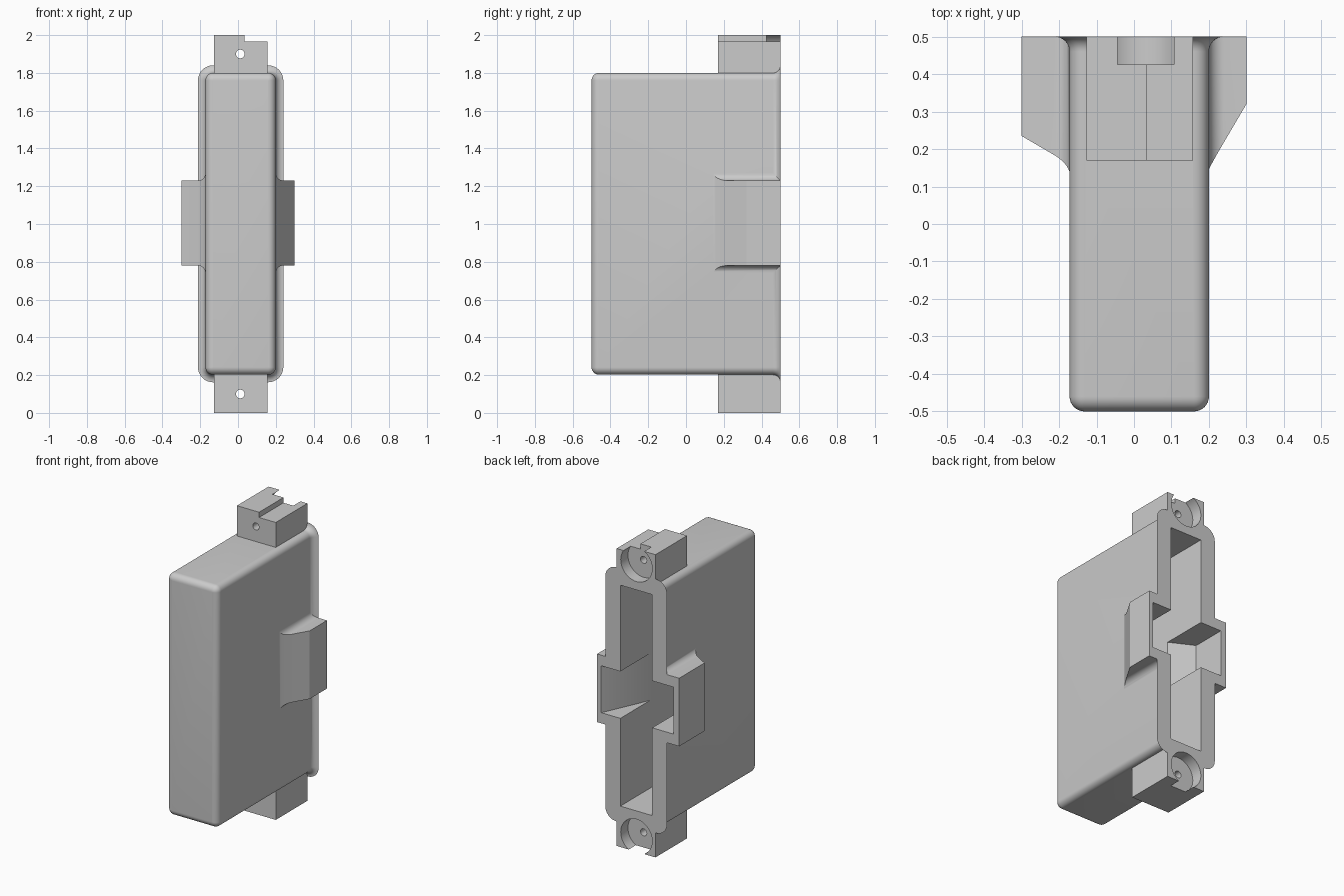
import bpy, bmesh, math
from mathutils import Matrix

if "Cube" in bpy.data.objects:
    bpy.data.objects.remove(bpy.data.objects["Cube"])

gray = bpy.data.materials.new("plain_gray")
gray.use_nodes = True
COLOR = (0.6, 0.6, 0.6, 1)
gray.diffuse_color = COLOR
gray.node_tree.nodes["Principled BSDF"].inputs["Base Color"].default_value = COLOR

BACK = 0.5            # rear plane
R = 0.04              # rounding and fillet radius
STEPS = 8


def add_object(name, bm):
    bmesh.ops.recalc_face_normals(bm, faces=bm.faces)
    mesh = bpy.data.meshes.new(name)
    bm.to_mesh(mesh)
    bm.free()
    mesh.materials.append(gray)
    obj = bpy.data.objects.new(name, mesh)
    bpy.context.collection.objects.link(obj)
    return obj


def loft(name, rings):
    """Skin a list of equal-length point rings and cap both ends."""
    bm = bmesh.new()
    loops = [[bm.verts.new(p) for p in ring] for ring in rings]
    for a, b in zip(loops, loops[1:]):
        for i in range(len(a)):
            j = (i + 1) % len(a)
            bm.faces.new((a[i], a[j], b[j], b[i]))
    bm.faces.new(loops[0])
    bm.faces.new(loops[-1])
    return add_object(name, bm)


def prism(name, outline, z0, z1):
    return loft(name, [[(x, y, z) for x, y in outline] for z in (z0, z1)])


def box(name, x0, x1, y0, y1, z0, z1):
    return prism(name, [(x0, y0), (x1, y0), (x1, y1), (x0, y1)], z0, z1)


def cylinder_y(name, x, z, radius, y0, y1, sides):
    bm = bmesh.new()
    place = Matrix.Translation((x, (y0 + y1) / 2, z)) @ Matrix.Rotation(math.pi / 2, 4, "X")
    bmesh.ops.create_cone(bm, cap_ends=True, segments=sides, radius1=radius,
                          radius2=radius, depth=y1 - y0, matrix=place)
    return add_object(name, bm)


def fillet(d):
    """Outward flare at distance d from the surface the fillet meets."""
    return R - math.sqrt(R * R - (R - d) ** 2) if d < R else 0


def round_rect(y, grow):
    """Rounded rectangle section of the case, offset by grow."""
    corner = max(R + grow, 0.001)
    x0, x1, z0, z1 = -0.172 - grow, 0.2 + grow, 0.202 - grow, 1.8 + grow
    centers = [(x1 - corner, z1 - corner), (x0 + corner, z1 - corner),
               (x0 + corner, z0 + corner), (x1 - corner, z0 + corner)]
    ring = []
    for k, (cx, cz) in enumerate(centers):
        for i in range(STEPS + 1):
            a = (k + i / STEPS) * math.pi / 2
            ring.append((cx + corner * math.cos(a), y, cz + corner * math.sin(a)))
    return ring


# Case: rounded at the front, flared at the rear
sections = []
for i in range(STEPS + 1):
    a = i / STEPS * math.pi / 2
    sections.append(round_rect(-BACK + R - R * math.cos(a), R * math.sin(a) - R))
for i in range(STEPS + 1):
    a = i / STEPS * math.pi / 2
    sections.append(round_rect(BACK - R + R * math.sin(a), R - R * math.cos(a)))
housing = loft("housing", sections)


# Side lobes: sloped front, filleted where they meet the case
def side_lobe(name, side, wall, y_wall, y_tip, front_flare):
    tip = 0.3
    depths = [R * (1 - math.cos(i / STEPS * math.pi / 2)) for i in range(STEPS + 1)]
    rings = []
    for d in [-0.03] + depths + [tip - wall]:
        f = fillet(max(d, 0))
        y = y_wall + (y_tip - y_wall) * max(d, 0) / (tip - wall) - front_flare * f
        z0, z1, x = 0.78 - f, 1.23 + f, side * (wall + d)
        rings.append([(x, y, z0), (x, BACK, z0), (x, BACK, z1), (x, y, z1)])
    return loft(name, rings)


added = [side_lobe("left_lobe", 1, 0.2, 0.15, 0.32, 0.1),
         side_lobe("right_lobe", -1, 0.172, 0.16, 0.235, 0.6)]

# Mounting lugs
added.append(box("top_lug", -0.127, 0.157, 0.17, BACK, 1.76, 2.0))
added.append(box("bottom_lug", -0.127, 0.157, 0.17, BACK, 0, 0.24))

# Hollows: main cavity, two side pockets and the lug step
OUT = BACK + 0.05
removed = [
    box("cavity", -0.103, 0.13, -0.43, OUT, 0.27, 1.73),
    prism("left_pocket", [(0.1, OUT), (0.27, OUT), (0.27, BACK), (0.13, 0.19), (0.1, 0.19)],
          0.85, 1.16),
    prism("right_pocket", [(-0.08, OUT), (-0.26, OUT), (-0.26, 0.27), (-0.103, 0.19),
                           (-0.08, 0.19)], 0.85, 1.16),
    box("lug_step", 0.035, 0.2, 0.1, OUT, 1.965, 2.1),
]

# Screw holes and their counterbores
for z in (0.1, 1.9):
    removed.append(cylinder_y("counterbore", 0.012, z, 0.115, 0.425, OUT, 48))
    removed.append(cylinder_y("screw_hole", 0.012, z, 0.023, 0.1, OUT, 24))

# Merge everything into one solid
bpy.context.view_layer.objects.active = housing
for tools, operation in ((added, "UNION"), (removed, "DIFFERENCE")):
    for tool in tools:
        mod = housing.modifiers.new(tool.name, "BOOLEAN")
        mod.operation, mod.solver, mod.object = operation, "EXACT", tool
        bpy.ops.object.modifier_apply(modifier=mod.name)
        bpy.data.objects.remove(tool)

bpy.ops.object.select_all(action="DESELECT")
housing.select_set(True)
bpy.ops.object.shade_smooth_by_angle(angle=math.radians(25))
